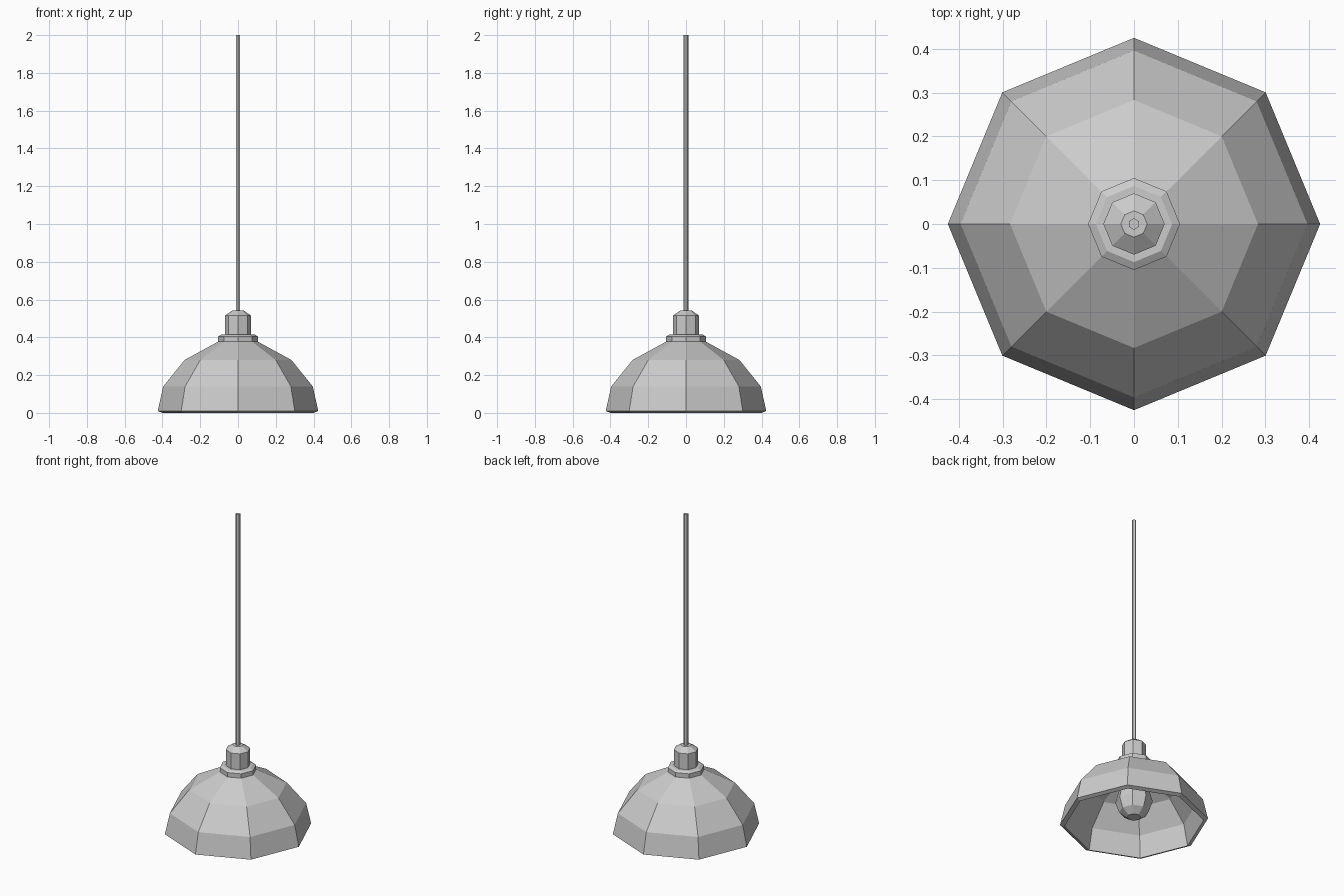
import bpy
import bmesh
from math import cos, sin, pi

default = bpy.data.objects.get("Cube")
if default:
    bpy.data.objects.remove(default)

# One plain grey for the whole lamp
GREY = (0.6, 0.6, 0.6, 1.0)
grey = bpy.data.materials.new("light_grey")
grey.use_nodes = True
grey.diffuse_color = GREY
for node in grey.node_tree.nodes:
    if node.type == "BSDF_PRINCIPLED":
        node.inputs["Base Color"].default_value = GREY


def lathe(name, profile, sides=8, phase=0.0):
    """Spin (radius, height) points around z and close both ends."""
    bm = bmesh.new()
    rings = []
    for r, z in profile:
        angles = [phase + 2 * pi * i / sides for i in range(sides)]
        rings.append([bm.verts.new((r * cos(a), r * sin(a), z)) for a in angles])
    for low, high in zip(rings, rings[1:]):
        for i in range(sides):
            j = (i + 1) % sides
            bm.faces.new((low[i], low[j], high[j], high[i]))
    bm.faces.new(rings[0])
    bm.faces.new(rings[-1])
    bmesh.ops.recalc_face_normals(bm, faces=bm.faces)
    mesh = bpy.data.meshes.new(name)
    bm.to_mesh(mesh)
    bm.free()
    mesh.materials.append(grey)
    obj = bpy.data.objects.new(name, mesh)
    bpy.context.collection.objects.link(obj)
    return obj


# Hollow faceted shade: inside, lip, then outside
lathe("shade", [
    (0.09, 0.355), (0.27, 0.26), (0.372, 0.133), (0.40, 0.0),
    (0.425, 0.01), (0.396, 0.14), (0.283, 0.28), (0.10, 0.38),
])

# Collar on top of the shade
lathe("collar", [(0.105, 0.375), (0.105, 0.405), (0.087, 0.415)])

# Socket housing with a sloped cap
lathe("socket", [(0.07, 0.41), (0.07, 0.515), (0.03, 0.542)])

# Hanging rod
lathe("rod", [(0.013, 0.53), (0.013, 2.0)], sides=6, phase=pi / 2)

# Bulb inside the shade
lathe("bulb", [
    (0.04, 0.04), (0.085, 0.075), (0.107, 0.14),
    (0.088, 0.21), (0.055, 0.28), (0.05, 0.37),
])
